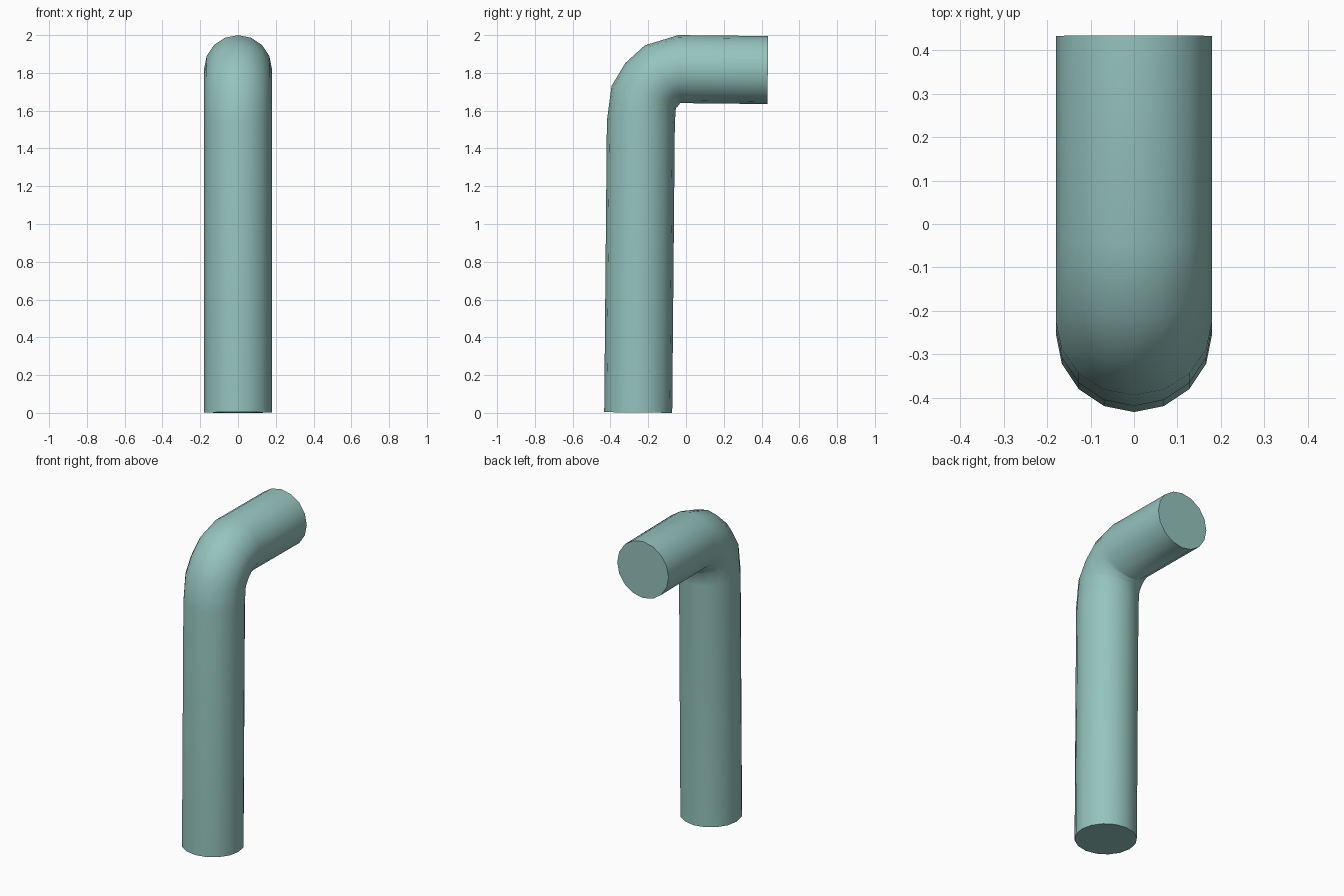
import bpy, bmesh, math

if "Cube" in bpy.data.objects:
    bpy.data.objects.remove(bpy.data.objects["Cube"])

SIDES, R = 16, 0.18

# Centreline: (y, z, tangent angle above +y in degrees)
path = [
    (-0.253, 0.002, 89.4),
    (-0.239, 1.540, 88.0),
    (-0.224, 1.672, 71.0),
    (-0.182, 1.738, 51.0),
    (-0.126, 1.791, 31.0),
    (-0.037, 1.820, 1.5),
    (0.433, 1.815, -0.4),
]

bm = bmesh.new()
rings = []
for y, z, deg in path:
    a = math.radians(deg)
    ny, nz = -math.sin(a), math.cos(a)   # outward side of the bend
    ring = []
    for i in range(SIDES):
        t = 2 * math.pi * i / SIDES
        o = R * math.cos(t)
        ring.append(bm.verts.new((R * math.sin(t), y + ny * o, z + nz * o)))
    rings.append(ring)

# Pipe wall
for lo, hi in zip(rings, rings[1:]):
    for i in range(SIDES):
        j = (i + 1) % SIDES
        bm.faces.new((lo[i], lo[j], hi[j], hi[i]))

# End caps
bm.faces.new(rings[0])
bm.faces.new(rings[-1])
bmesh.ops.recalc_face_normals(bm, faces=bm.faces[:])

mesh = bpy.data.meshes.new("bent_pipe")
bm.to_mesh(mesh)
bm.free()
pipe = bpy.data.objects.new("bent_pipe", mesh)
bpy.context.collection.objects.link(pipe)

# Muted teal paint
paint = bpy.data.materials.new("muted_teal")
paint.diffuse_color = (0.30, 0.55, 0.51, 1.0)
paint.use_nodes = True
paint.node_tree.nodes["Principled BSDF"].inputs["Base Color"].default_value = paint.diffuse_color
mesh.materials.append(paint)

# Smooth wall, crisp cap rims
bpy.context.view_layer.objects.active = pipe
pipe.select_set(True)
bpy.ops.object.shade_smooth_by_angle(angle=math.radians(75))
